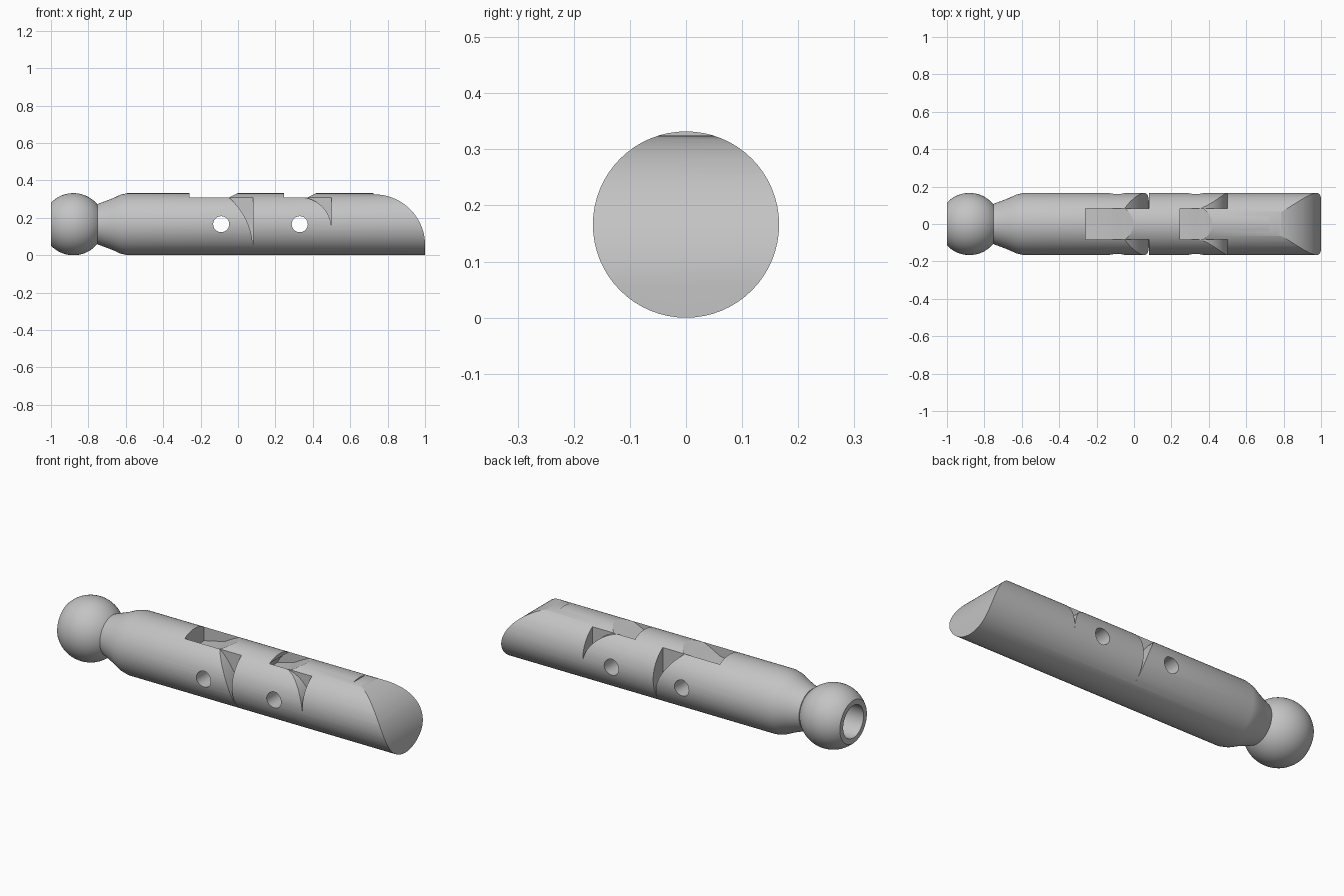
import bpy, bmesh, math
from mathutils import Vector

if "Cube" in bpy.data.objects:
    bpy.data.objects.remove(bpy.data.objects["Cube"], do_unlink=True)

R = 0.166            # shaft radius, also the axis height
HALF_TONGUE = 0.083  # half width of the centre tongue

grey = bpy.data.materials.new("plain grey")
grey.use_nodes = True
grey.diffuse_color = (0.55, 0.55, 0.55, 1)
grey.node_tree.nodes["Principled BSDF"].inputs["Base Color"].default_value = (0.55, 0.55, 0.55, 1)


def make_object(name, bm):
    bmesh.ops.recalc_face_normals(bm, faces=bm.faces)
    mesh = bpy.data.meshes.new(name)
    bm.to_mesh(mesh)
    bm.free()
    obj = bpy.data.objects.new(name, mesh)
    obj.data.materials.append(grey)
    bpy.context.collection.objects.link(obj)
    return obj


def lathe(name, profile, sides=64):
    """Spin (x, radius) points around the long axis."""
    bm = bmesh.new()
    verts = [bm.verts.new((x, 0, R + r)) for x, r in profile]
    edges = [bm.edges.new(pair) for pair in zip(verts, verts[1:])]
    bmesh.ops.spin(bm, geom=verts + edges, cent=(0, 0, R), axis=(1, 0, 0),
                   angle=math.tau, steps=sides, use_merge=True)
    bmesh.ops.remove_doubles(bm, verts=bm.verts, dist=1e-5)
    return make_object(name, bm)


def prism(name, outline, y0, y1):
    """Extrude an (x, z) outline from y0 to y1."""
    bm = bmesh.new()
    face = bm.faces.new([bm.verts.new((x, y0, z)) for x, z in outline])
    ext = bmesh.ops.extrude_face_region(bm, geom=[face])
    moved = [g for g in ext["geom"] if isinstance(g, bmesh.types.BMVert)]
    bmesh.ops.translate(bm, verts=moved, vec=Vector((0, y1 - y0, 0)))
    return make_object(name, bm)


def arc(cx, cz, r, start, end, n=20):
    """Points on a circle, angles in degrees."""
    angles = [math.radians(start + (end - start) * i / n) for i in range(n + 1)]
    return [(cx + r * math.cos(a), cz + r * math.sin(a)) for a in angles]


def cut(target, cutter):
    cutter.hide_render = True
    mod = target.modifiers.new("cut", "BOOLEAN")
    mod.operation = "DIFFERENCE"
    mod.solver = "EXACT"
    mod.object = cutter
    bpy.ops.object.select_all(action="DESELECT")
    bpy.context.view_layer.objects.active = target
    target.select_set(True)
    bpy.ops.object.modifier_apply(modifier=mod.name)
    bpy.data.objects.remove(cutter, do_unlink=True)


# Shaft with ball end, neck and blind bore
BALL_X = -0.88
ball = [(x, z) for x, z in arc(BALL_X, 0, R, 136, 39, 28)]
profile = [(-0.75, 0), (-0.75, 0.087), (ball[0][0], 0.087)] + ball
profile += [(-0.75, 0.108), (-0.67, 0.138), (-0.63, 0.157), (-0.59, R), (1.0, R), (1.0, 0)]
finger = lathe("finger_body", profile)

# Rounded tip
tip = arc(0.73, 0.055, 0.27, 91, 0, 28) + [(1.0, -0.1), (1.2, -0.1), (1.2, 0.5), (0.72, 0.5)]
cut(finger, prism("tip_cutter", tip, -0.3, 0.3))


def joint(pivot, knuckle, shoulder, slot_wall):
    # Rounded clearance on both fork arms, in front of the shoulder
    wedge = knuckle + [(shoulder, 0.45), (knuckle[0][0], 0.45)]
    for side in (-1, 1):
        y0, y1 = sorted((side * HALF_TONGUE, side * 0.3))
        cut(finger, prism("fork_cutter", wedge, y0, y1))
    # Slot above the tongue, its floor sweeping up to the surface
    ramp = [(pivot - 0.05, 0.262), (pivot, 0.29), (pivot + 0.05, 0.313),
            (pivot + 0.09, 0.333), (pivot + 0.11, 0.345), (pivot + 0.11, 0.45)]
    cut(finger, prism("slot_cutter", slot_wall + ramp, -HALF_TONGUE, HALF_TONGUE))
    # Pin hole
    cut(finger, prism("pin_cutter", arc(pivot, R, 0.043, 0, 345, 23), -0.3, 0.3))


joint(-0.09, arc(-0.286, 0.03, 0.366, 54, 0), 0.08,
      [(-0.26, 0.45), (-0.26, 0.235)])
joint(0.33, arc(0.33, 0.14, 0.17, 90, 0), 0.5,
      [(0.25, 0.45)] + arc(0.33, R, 0.167, 120, 156, 8))

# Smooth shading with sharp cut edges
bpy.ops.object.select_all(action="DESELECT")
bpy.context.view_layer.objects.active = finger
finger.select_set(True)
bpy.ops.object.shade_smooth_by_angle(angle=math.radians(25))
